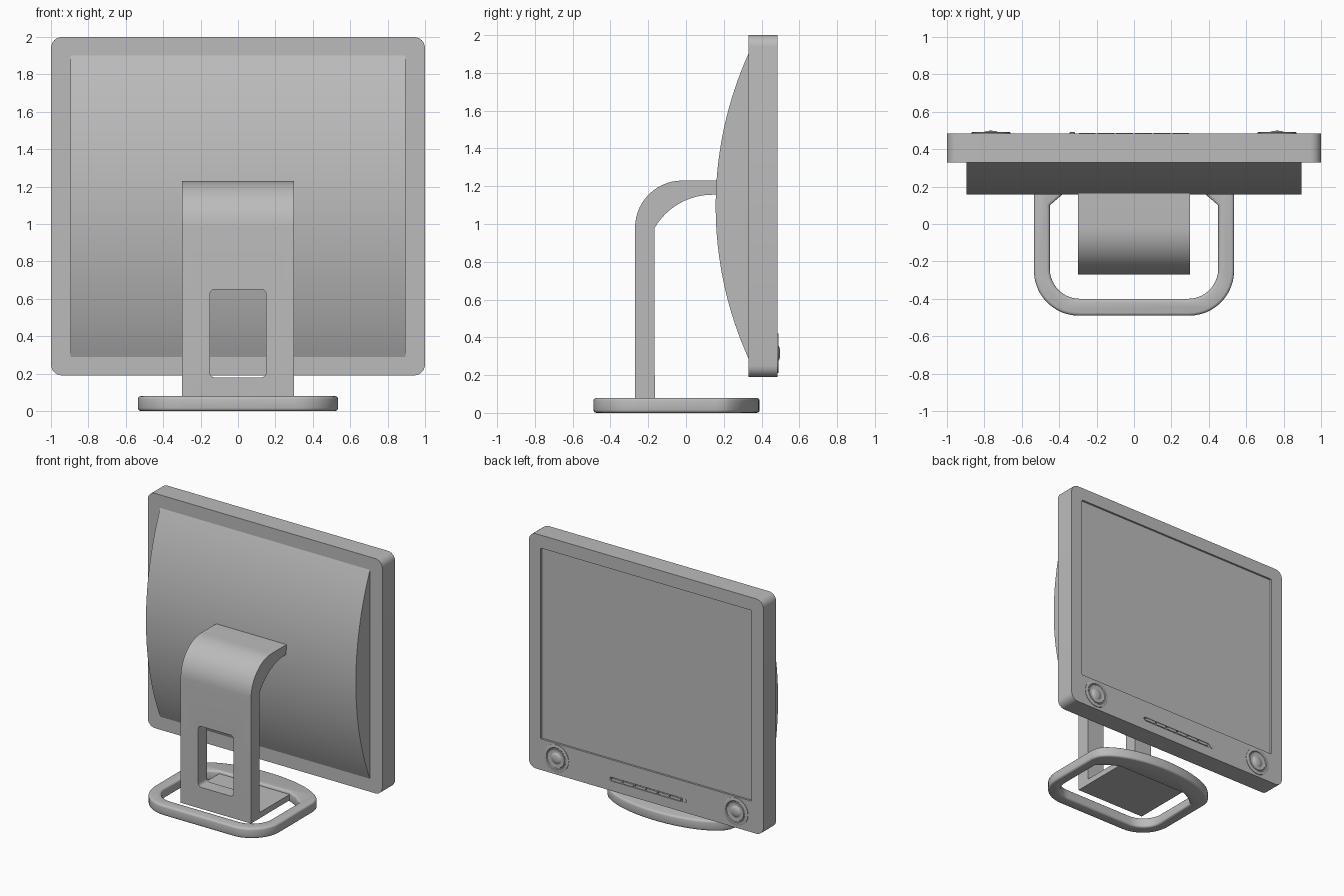
import bpy, bmesh, math
from mathutils import Vector

if "Cube" in bpy.data.objects:
    bpy.data.objects.remove(bpy.data.objects["Cube"], do_unlink=True)

GREY = (0.5, 0.5, 0.5, 1)
grey = bpy.data.materials.new("plain grey")
grey.use_nodes = True
grey.diffuse_color = GREY
grey.node_tree.nodes["Principled BSDF"].inputs["Base Color"].default_value = GREY


def arc(cx, cy, rx, ry, a0, a1, n=10):
    """Points on an elliptical arc, angles in degrees."""
    steps = [math.radians(a0 + (a1 - a0) * i / n) for i in range(n + 1)]
    return [(cx + rx * math.cos(a), cy + ry * math.sin(a)) for a in steps]


def rounded_rect(x0, x1, z0, z1, r, n=6):
    return (arc(x1 - r, z1 - r, r, r, 0, 90, n) + arc(x0 + r, z1 - r, r, r, 90, 180, n)
            + arc(x0 + r, z0 + r, r, r, 180, 270, n) + arc(x1 - r, z0 + r, r, r, 270, 360, n))


def prism(name, outline, axis, lo, hi):
    """Extrude a 2D outline along the x, y or z axis."""
    place = {"x": lambda p, t: (t, p[0], p[1]),
             "y": lambda p, t: (p[0], t, p[1]),
             "z": lambda p, t: (p[0], p[1], t)}[axis]
    bm = bmesh.new()
    face = bm.faces.new([bm.verts.new(place(p, lo)) for p in outline])
    grown = bmesh.ops.extrude_face_region(bm, geom=[face])
    shift = Vector(place((0, 0), hi - lo))
    for v in grown["geom"]:
        if isinstance(v, bmesh.types.BMVert):
            v.co += shift
    bmesh.ops.recalc_face_normals(bm, faces=bm.faces)
    return make_object(name, bm)


def make_object(name, bm):
    mesh = bpy.data.meshes.new(name)
    bm.to_mesh(mesh)
    bm.free()
    obj = bpy.data.objects.new(name, mesh)
    mesh.materials.append(grey)
    bpy.context.collection.objects.link(obj)
    return obj


def apply_modifiers(obj):
    bpy.context.view_layer.objects.active = obj
    for m in list(obj.modifiers):
        bpy.ops.object.modifier_apply(modifier=m.name)


def cut(obj, cutter):
    m = obj.modifiers.new("cut", "BOOLEAN")
    m.operation, m.solver, m.object = "DIFFERENCE", "EXACT", cutter
    apply_modifiers(obj)
    bpy.data.objects.remove(cutter, do_unlink=True)


def smooth(obj, angle=35):
    bpy.ops.object.select_all(action="DESELECT")
    obj.select_set(True)
    bpy.context.view_layer.objects.active = obj
    bpy.ops.object.shade_smooth_by_angle(angle=math.radians(angle))


def turned(name, profile, x, z, y, n=32):
    """Spin a (radius, depth) profile about a line along y."""
    bm = bmesh.new()
    rings = []
    for r, d in profile:
        rings.append([bm.verts.new((x + r * math.cos(a), y + d, z + r * math.sin(a)))
                      for a in (2 * math.pi * i / n for i in range(n))])
    for a, b in zip(rings, rings[1:]):
        for i in range(n):
            j = (i + 1) % n
            bm.faces.new((a[i], a[j], b[j], b[i]))
    bm.faces.new(rings[-1])
    bm.faces.new(rings[0])
    bmesh.ops.recalc_face_normals(bm, faces=bm.faces)
    obj = make_object(name, bm)
    smooth(obj)
    return obj


FACE = 0.485   # plane of the screen side

# Display housing with sunk screen, button slot and speaker wells
housing = prism("display_housing", rounded_rect(-1, 1, 0.19, 2, 0.06), "y", 0.33, FACE)
cut(housing, prism("screen_cutter", rounded_rect(-0.9, 0.9, 0.43, 1.9, 0.004, 1), "y", FACE - 0.015, 0.6))
cut(housing, prism("slot_cutter", rounded_rect(-0.31, 0.31, 0.265, 0.295, 0.012, 4), "y", FACE - 0.02, 0.6))
smooth(housing)

# Bulged back cover: a circular arc seen from the side
half, sag, mid = 0.805, 0.173, 1.095
radius = (half ** 2 + sag ** 2) / (2 * sag)
sweep = math.degrees(math.asin(half / radius))
bulge = arc(0.33 - sag + radius, mid, radius, radius, 180 - sweep, 180 + sweep, 32)
cover = prism("back_cover", bulge, "x", -0.895, 0.895)
smooth(cover)

# Speakers: raised rim, sunk ring, raised cone and centre dome
speaker = [(0.105, -0.01), (0.105, 0.004), (0.1, 0.006), (0.083, 0.006), (0.078, 0.001), (0.073, 0.001),
           (0.07, 0.005), (0.045, 0.001)]
speaker += [(0.042 * math.cos(a), 0.001 + 0.013 * math.sin(a)) for a in (0.1, 0.5, 0.9, 1.2, 1.45)]
for side, x in (("right", -0.765), ("left", 0.765)):
    turned(side + "_speaker", speaker, x, 0.315, FACE)

# Row of control buttons and a round power button
for i in range(6):
    x = -0.25 + i * 0.1
    button = prism("control_button_%d" % (i + 1), rounded_rect(x - 0.045, x + 0.045, 0.27, 0.29, 0.006, 3),
                   "y", FACE - 0.02, FACE + 0.002)
    smooth(button)
turned("power_button", [(0.015, -0.01), (0.015, 0.004), (0.01, 0.006)], -0.33, 0.28, FACE, 16)

# Stand column bending forward into the cover, with a cable opening
outer = arc(-0.02, 0.98, 0.25, 0.25, 180, 90, 14)
inner = arc(0.14, 0.8, 0.355, 0.355, 90, 150, 12)
column = prism("stand_column", [(-0.27, 0.03)] + outer + [(0.22, 1.23), (0.22, 1.155)]
               + inner + [(-0.165, 0.03)], "x", -0.3, 0.3)
cut(column, prism("opening_cutter", rounded_rect(-0.15, 0.15, 0.18, 0.65, 0.025, 5), "y", -0.5, 0.1))
smooth(column)

# Foot ring: rounded rear corners and a bowed edge under the screen
rear = arc(0.295, -0.25, 0.24, 0.24, -90, 0, 12)
bow = arc(0, 0.16, 0.535, 0.23, 12, 90, 16)
right_half = rear + [(0.535, 0.16)] + bow
foot = prism("foot_ring", right_half + [(-x, y) for x, y in reversed(right_half) if x > 0.001], "z", 0, 0.08)
hole_half = arc(0.29, -0.24, 0.16, 0.16, -90, 0, 10) + [(0.45, 0.1), (0.38, 0.16), (0.3, 0.2)]
cut(foot, prism("hole_cutter", hole_half + [(-x, y) for x, y in reversed(hole_half)], "z", -0.1, 0.2))
bevel = foot.modifiers.new("soft edge", "BEVEL")
bevel.width, bevel.segments, bevel.limit_method = 0.016, 3, "ANGLE"
bevel.angle_limit = math.radians(50)
apply_modifiers(foot)
smooth(foot, 40)

# Tongue joining the column to the front of the foot
prism("foot_tongue", [(-0.27, 0.015), (0.25, 0.015), (0.25, 0.06), (-0.27, 0.06)], "x", -0.3, 0.3)
